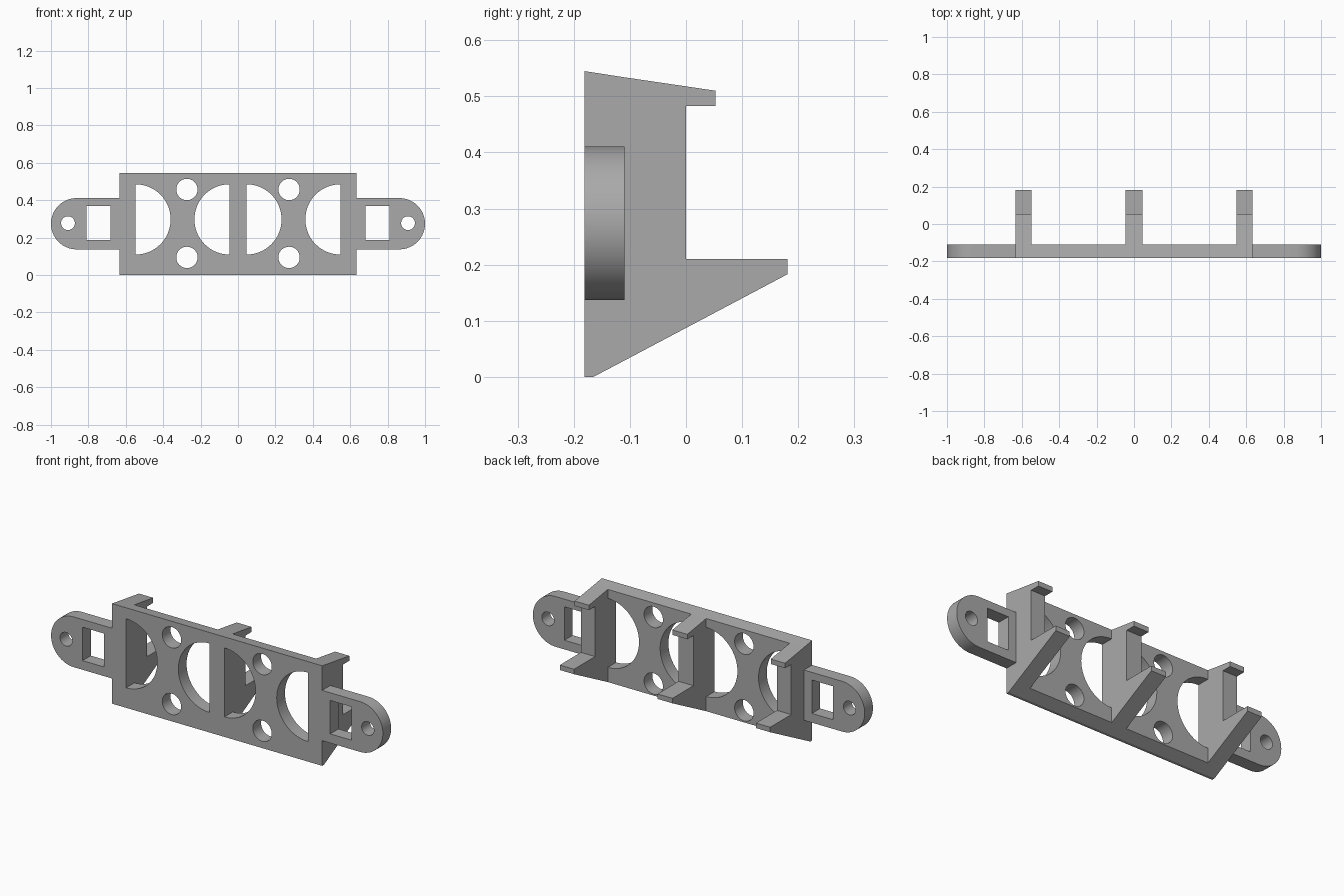
import bpy, bmesh
from math import pi, sin, cos

cube = bpy.data.objects.get("Cube")
if cube:
    bpy.data.objects.remove(cube, do_unlink=True)

FRONT, BACK = -0.181, -0.11
HALF, INNER, RIB = 0.634, 0.548, 0.045
EAR_Z, EAR_R = 0.274, 0.137

grey = bpy.data.materials.new("plain grey")
grey.use_nodes = True
colour = (0.4, 0.4, 0.4, 1)
grey.diffuse_color = colour
grey.node_tree.nodes["Principled BSDF"].inputs["Base Color"].default_value = colour


def prism(name, outline, axis, start, end):
    """Extrude an outline: (y, z) along x, or (x, z) along y."""
    def point(p, d):
        return (d, p[0], p[1]) if axis == "x" else (p[0], d, p[1])
    bm = bmesh.new()
    face = bm.faces.new([bm.verts.new(point(p, start)) for p in outline])
    side = bmesh.ops.extrude_face_region(bm, geom=[face])
    for v in side["geom"]:
        if isinstance(v, bmesh.types.BMVert):
            v.co["xyz".index(axis)] = end
    bmesh.ops.recalc_face_normals(bm, faces=bm.faces)
    mesh = bpy.data.meshes.new(name)
    bm.to_mesh(mesh)
    bm.free()
    mesh.materials.append(grey)
    obj = bpy.data.objects.new(name, mesh)
    bpy.context.collection.objects.link(obj)
    return obj


def arc(x, z, r, a0=0, a1=2 * pi, n=48, closed=True):
    steps = n if closed else n + 1
    return [(x + r * cos(a0 + (a1 - a0) * i / n),
             z + r * sin(a0 + (a1 - a0) * i / n)) for i in range(steps)]


def cut(obj, outline):
    """Punch an (x, z) outline through the part."""
    cutter = prism("cutter", outline, "y", FRONT - 0.1, BACK + 0.1)
    cutter.hide_render = True
    mod = obj.modifiers.new("hole", "BOOLEAN")
    mod.operation, mod.solver, mod.object = "DIFFERENCE", "EXACT", cutter
    with bpy.context.temp_override(object=obj, active_object=obj):
        bpy.ops.object.modifier_apply(modifier=mod.name)
    bpy.data.objects.remove(cutter, do_unlink=True)


def half_round(x, direction):
    mid = 0 if direction > 0 else pi
    return arc(x, 0.297, 0.188, mid - pi / 2, mid + pi / 2, 32, False)


# Face plate with sloped top and bottom edges
plate = prism("face_plate", [(FRONT, 0), (-0.165, 0), (BACK, 0.029),
                             (BACK, 0.534), (FRONT, 0.545)], "x", -HALF, HALF)
parts = [plate]
for s in (-1, 1):
    cut(plate, half_round(s * INNER, -s))
    cut(plate, half_round(s * RIB, s))
    for z in (0.094, 0.457):
        cut(plate, arc(s * 0.273, z, 0.057))

# Rounded mounting ears with a slot and a screw hole
for s, side in ((-1, "right"), (1, "left")):
    mid = 0 if s > 0 else pi
    tip = arc(s * (1 - EAR_R), EAR_Z, EAR_R, mid - pi / 2, mid + pi / 2, 32, False)
    root = [(s * HALF, EAR_Z + s * EAR_R), (s * HALF, EAR_Z - s * EAR_R)]
    ear = prism(side + "_ear", tip + root, "y", FRONT, BACK)
    cut(ear, arc(s * 0.909, 0.277, 0.037))
    cut(ear, [(s * 0.682, 0.187), (s * 0.81, 0.187), (s * 0.81, 0.369), (s * 0.682, 0.369)])
    parts.append(ear)

# Rear ribs with a long lower shelf and a short upper hook
rib_profile = [(BACK, 0.029), (0.181, 0.183), (0.181, 0.21), (0, 0.21),
               (0, 0.483), (0.053, 0.483), (0.053, 0.51), (BACK, 0.534)]
for name, x0, x1 in (("right_rib", -HALF, -INNER), ("middle_rib", -RIB, RIB),
                     ("left_rib", INNER, HALF)):
    parts.append(prism(name, rib_profile, "x", x0, x1))

# Smooth the round walls, keep the edges sharp
bpy.ops.object.select_all(action="DESELECT")
for obj in parts:
    obj.select_set(True)
bpy.context.view_layer.objects.active = plate
bpy.ops.object.shade_smooth_by_angle(angle=pi / 9)
# Keep the shallow-angled prisms flat
for obj in parts[3:]:
    obj.data.shade_flat()
